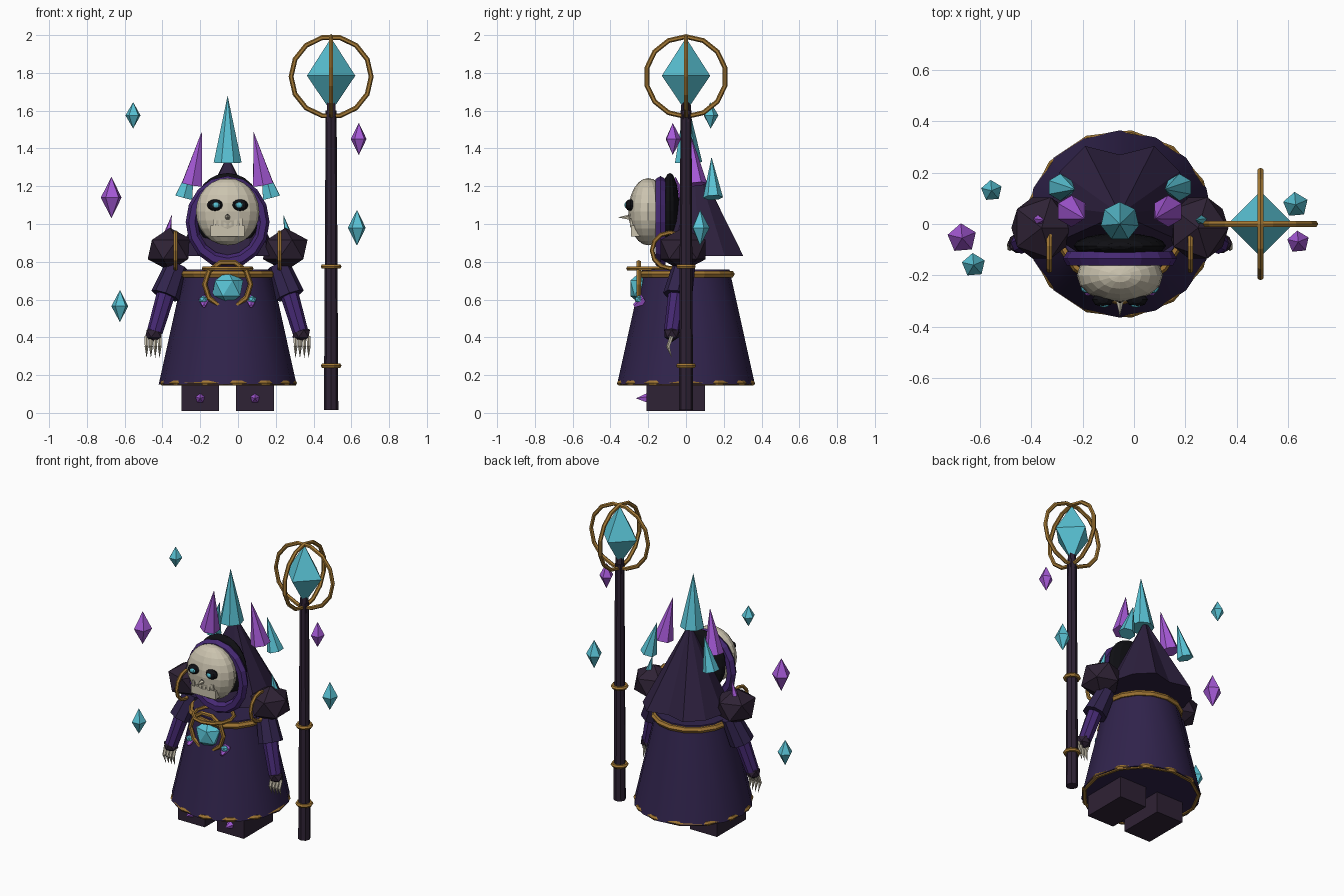
import bpy, bmesh, math
from mathutils import Vector, Matrix

if "Cube" in bpy.data.objects:
    bpy.data.objects.remove(bpy.data.objects["Cube"])

CX = -0.055  # body centre line


def material(name, rgb):
    m = bpy.data.materials.new(name)
    m.use_nodes = True
    m.diffuse_color = (*rgb, 1)
    m.node_tree.nodes["Principled BSDF"].inputs["Base Color"].default_value = (*rgb, 1)
    return m


ROBE = material("robe violet", (0.030, 0.017, 0.072))
HOOD = material("hood dark violet", (0.027, 0.015, 0.050))
DARK = material("dark plum", (0.028, 0.016, 0.035))
TRIM = material("trim purple", (0.060, 0.022, 0.17))
GOLD = material("antique gold", (0.37, 0.19, 0.035))
TEAL = material("teal crystal", (0.10, 0.54, 0.66))
AMETHYST = material("purple crystal", (0.38, 0.10, 0.68))
BONE = material("bone", (0.60, 0.55, 0.43))
BLACK = material("shadow black", (0.005, 0.005, 0.007))


def finish(bm, name, mat, matrix):
    bmesh.ops.transform(bm, matrix=matrix, verts=bm.verts)
    bmesh.ops.recalc_face_normals(bm, faces=bm.faces)
    mesh = bpy.data.meshes.new(name)
    bm.to_mesh(mesh)
    bm.free()
    mesh.materials.append(mat)
    ob = bpy.data.objects.new(name, mesh)
    bpy.context.collection.objects.link(ob)
    return ob


def place(loc, scale=(1, 1, 1), axis=(0, 0, 1)):
    turn = Vector((0, 0, 1)).rotation_difference(Vector(axis)).to_matrix().to_4x4()
    return Matrix.Translation(loc) @ turn @ Matrix.Diagonal((*scale, 1))


def ball(name, mat, loc, scale, seg=16, rings=12):
    bm = bmesh.new()
    bmesh.ops.create_uvsphere(bm, u_segments=seg, v_segments=rings, radius=1)
    return finish(bm, name, mat, place(loc, scale))


def rock(name, mat, loc, scale):
    bm = bmesh.new()
    bmesh.ops.create_icosphere(bm, subdivisions=1, radius=1)
    return finish(bm, name, mat, place(loc, scale))


def box(name, mat, loc, size):
    bm = bmesh.new()
    bmesh.ops.create_cube(bm, size=1)
    return finish(bm, name, mat, place(loc, size))


def taper(name, mat, a, b, r1, r2, sides=8):
    """Cone or cylinder from point a to point b."""
    a, b = Vector(a), Vector(b)
    bm = bmesh.new()
    bmesh.ops.create_cone(bm, cap_ends=True, segments=sides, radius1=r1,
                          radius2=r2, depth=(b - a).length)
    return finish(bm, name, mat, place((a + b) / 2, axis=b - a))


def ring(name, mat, loc, major, minor, axis=(0, 0, 1), seg=14, sides=6, scale=(1, 1, 1)):
    bm = bmesh.new()
    loops = []
    for i in range(seg):
        t = math.tau * i / seg
        out = Vector((math.cos(t), math.sin(t), 0))
        loops.append([bm.verts.new(out * (major + minor * math.cos(u)) + Vector((0, 0, minor * math.sin(u))))
                      for u in (math.tau * j / sides for j in range(sides))])
    for i in range(seg):
        p, q = loops[i], loops[(i + 1) % seg]
        for j in range(sides):
            k = (j + 1) % sides
            bm.faces.new((p[j], q[j], q[k], p[k]))
    return finish(bm, name, mat, place(loc, scale, axis))


def crystal(name, mat, loc, radius, up, down, sides=4, turn=0.0):
    """Double pyramid."""
    bm = bmesh.new()
    top, low = bm.verts.new((0, 0, up)), bm.verts.new((0, 0, -down))
    rim = [bm.verts.new((radius * math.cos(turn + math.tau * i / sides),
                         radius * math.sin(turn + math.tau * i / sides), 0)) for i in range(sides)]
    for i in range(sides):
        j = (i + 1) % sides
        bm.faces.new((rim[i], rim[j], top))
        bm.faces.new((rim[j], rim[i], low))
    return finish(bm, name, mat, place(loc))


# Robe with hem and belt
robe = taper("robe", ROBE, (CX, 0, 0.15), (CX, 0, 0.76), 0.365, 0.23, 16)
ring("hem_trim", GOLD, (CX, 0, 0.158), 0.352, 0.016, seg=13)
ring("belt", GOLD, (CX, 0, 0.735), 0.238, 0.02, seg=16)
ring("collar_ring", GOLD, (CX, -0.18, 0.765), 0.125, 0.012, seg=12)

# Chest medallion
ring("medallion_ring", GOLD, (CX, -0.25, 0.68), 0.122, 0.014, axis=(0, 1, 0), seg=10)
rock("medallion_gem", TEAL, (CX, -0.235, 0.66), (0.092, 0.07, 0.092))

# Hood: folded cone with a dark opening and a rim
hood = taper("hood", HOOD, (CX, 0.07, 0.83), (CX, 0.07, 1.34), 0.27, 0.012, 12)
for v in hood.data.vertices:
    if v.co.z < 1:
        if abs(v.co.x - CX) < 0.02 and v.co.y > 0:
            v.co.y -= 0.07
        v.co.y = max(v.co.y, -0.13)
    else:
        v.co.y -= 0.03
ball("hood_shadow", BLACK, (CX, -0.085, 1.07), (0.18, 0.05, 0.2))
ring("hood_rim", TRIM, (CX, -0.135, 1.01), 0.19, 0.032, axis=(0, 1, 0), seg=16,
     scale=(1, 1.1, 1))

# Skull
ball("skull", BONE, (CX, -0.2, 1.065), (0.168, 0.105, 0.178))
box("jaw", BONE, (CX, -0.25, 0.962), (0.18, 0.08, 0.058))
taper("nose_spike", BONE, (CX, -0.29, 1.035), (CX, -0.36, 1.035), 0.018, 0, 5)
crystal("nose_hole", BLACK, (CX, -0.3, 1.042), 0.014, 0.016, 0.012)
for i in range(6):
    box("tooth", BONE, (CX - 0.07 + 0.028 * i, -0.287, 1.004 + 0.006 * (i % 2)), (0.015, 0.02, 0.038))

for s, side in ((-1, "right"), (1, "left")):
    x = lambda d: CX + s * d

    # Eyes
    ball(side + "_eye_socket", BLACK, (x(0.066), -0.295, 1.1), (0.043, 0.028, 0.031), 8, 6)
    ball(side + "_eye_glow", TEAL, (x(0.062), -0.316, 1.1), (0.02, 0.01, 0.015), 8, 6)

    # Shoulder guard with band and spike
    rock(side + "_shoulder_guard", DARK, (x(0.305), -0.015, 0.865), (0.132, 0.14, 0.115))
    ring(side + "_shoulder_band", GOLD, (x(0.275), -0.085, 0.86), 0.095, 0.012, axis=(1, 0, 0), seg=12)
    taper(side + "_shoulder_spike", TEAL if s > 0 else AMETHYST,
          (x(0.325), 0.015, 0.92), (x(0.295), 0.015, 1.05), 0.026, 0, 5)

    # Arm
    taper(side + "_sleeve", ROBE, (x(0.33), -0.045, 0.62), (x(0.27), -0.01, 0.78), 0.078, 0.06, 8)
    taper(side + "_forearm", TRIM, (x(0.385), -0.075, 0.43), (x(0.315), -0.04, 0.67), 0.042, 0.05, 8)
    rock(side + "_hand", DARK, (x(0.39), -0.075, 0.42), (0.052, 0.045, 0.045))
    for i in range(4):
        fx = x(0.36 + 0.023 * i)
        taper(side + "_claw_upper", BONE, (fx, -0.075, 0.405), (fx, -0.095, 0.35), 0.011, 0.01, 5)
        taper(side + "_claw_tip", BONE, (fx, -0.095, 0.355), (fx, -0.075, 0.29), 0.011, 0, 5)

    # Boot with toe spike
    box(side + "_boot", DARK, (x(0.145), -0.055, 0.085), (0.2, 0.31, 0.15))
    taper(side + "_toe_spike", AMETHYST, (x(0.145), -0.205, 0.077), (x(0.145), -0.265, 0.077), 0.028, 0, 5)

    # Robe studs
    taper(side + "_stud_base", AMETHYST, (x(0.125), -0.22, 0.60), (x(0.125), -0.275, 0.565), 0.032, 0.01, 5)
    rock(side + "_stud_gem", TEAL, (x(0.13), -0.25, 0.6), (0.025, 0.022, 0.022))

    # Crown side spikes
    taper(side + "_crown_spike", AMETHYST, (x(0.188), 0.05, 1.21), (x(0.137), 0.02, 1.49), 0.062, 0, 6)
    taper(side + "_rear_crown_spike", TEAL, (x(0.232), 0.143, 1.14), (x(0.175), 0.135, 1.355), 0.053, 0, 6)

# Central crown spike
taper("centre_crown_spike", TEAL, (CX, 0.01, 1.325), (CX, 0.0, 1.68), 0.076, 0, 7)

# Staff
SX = 0.493
taper("staff_shaft", DARK, (SX, 0, 0.015), (SX, 0, 1.6), 0.038, 0.029, 8)
taper("staff_socket", DARK, (SX, 0, 1.54), (SX, 0, 1.65), 0.03, 0.024, 6)
for z in (0.25, 0.775):
    ring("staff_band", GOLD, (SX, 0, z), 0.042, 0.013, seg=10)
crystal("staff_crystal", TEAL, (SX, 0, 1.785), 0.128, 0.2, 0.19)
for axis in ((1, 0, 0), (0, 1, 0)):
    ring("staff_halo", GOLD, (SX, 0, 1.78), 0.212, 0.013, axis=axis, seg=14)

# Floating shards
for mat, loc, r, h in ((TEAL, (-0.555, 0.13, 1.575), 0.042, 0.07),
                       (AMETHYST, (-0.67, -0.055, 1.14), 0.058, 0.11),
                       (TEAL, (-0.625, -0.16, 0.565), 0.047, 0.085),
                       (AMETHYST, (0.64, -0.07, 1.45), 0.044, 0.085),
                       (TEAL, (0.63, 0.075, 0.98), 0.05, 0.095)):
    crystal("floating_shard", mat, loc, r, h, h, 5, 0.4)

# Soft shading across the robe's sides
bpy.ops.object.select_all(action="DESELECT")
bpy.context.view_layer.objects.active = robe
robe.select_set(True)
bpy.ops.object.shade_smooth_by_angle()
